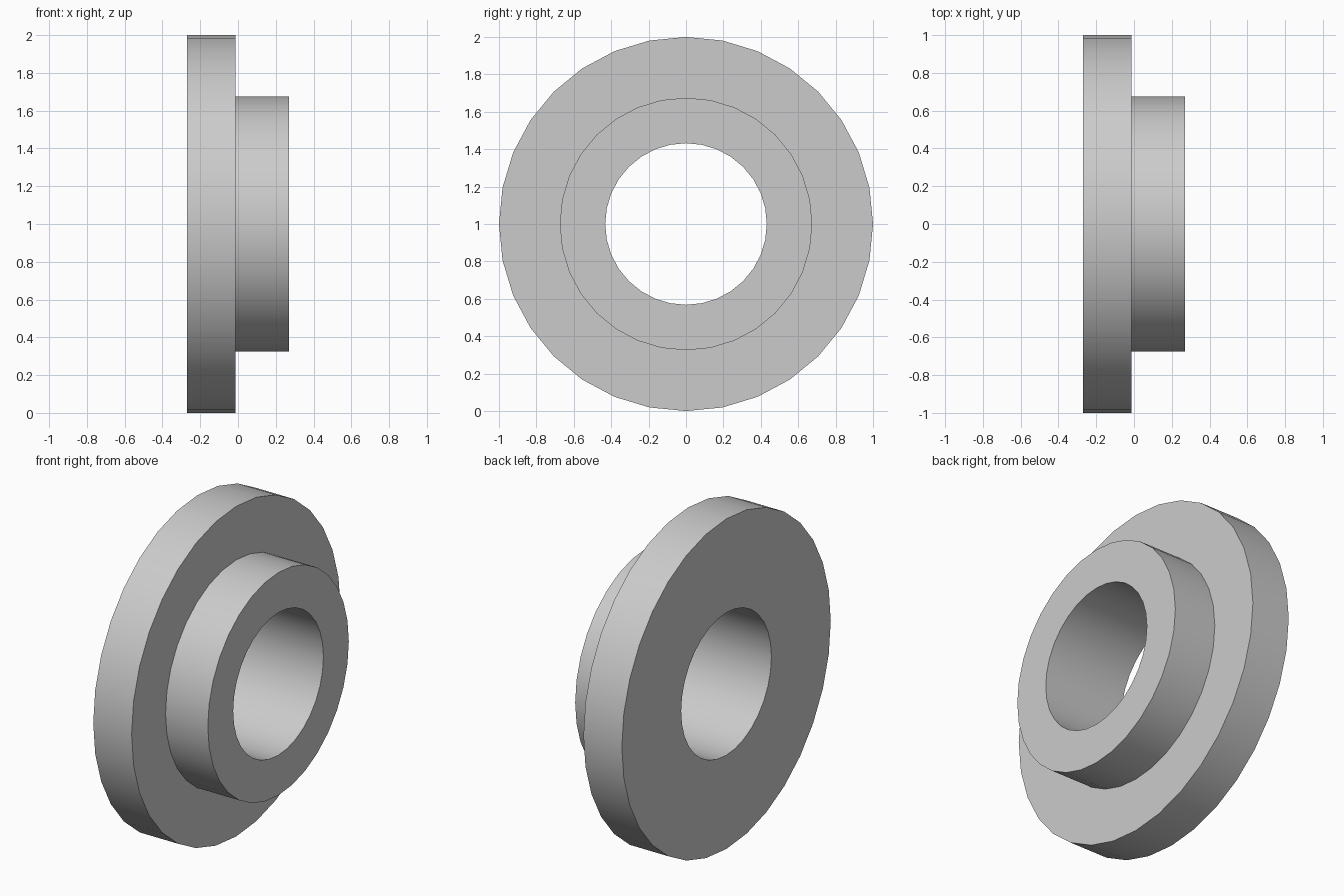
import bpy
import bmesh
from math import tau, radians
from mathutils import Matrix, Vector

cube = bpy.data.objects.get("Cube")
if cube:
    bpy.data.objects.remove(cube, do_unlink=True)

SEGMENTS = 32
BORE, COLLAR, FLANGE = 0.432, 0.675, 1.0
BACK, STEP, FRONT = -0.27, -0.013, 0.27

# Plain grey metal
grey = bpy.data.materials.new("grey")
grey.use_nodes = True
grey.diffuse_color = (0.6, 0.6, 0.6, 1)
grey.node_tree.nodes["Principled BSDF"].inputs["Base Color"].default_value = grey.diffuse_color

# Stepped cross-section (x, radius), turned about the x axis
profile = [(BACK, BORE), (BACK, FLANGE), (STEP, FLANGE),
           (STEP, COLLAR), (FRONT, COLLAR), (FRONT, BORE)]

bm = bmesh.new()
rings = []
for i in range(SEGMENTS):
    turn = Matrix.Rotation(tau * i / SEGMENTS, 3, "X")
    rings.append([bm.verts.new(turn @ Vector((x, 0, r))) for x, r in profile])
for i, ring in enumerate(rings):
    after = rings[(i + 1) % SEGMENTS]
    for j in range(len(profile)):
        k = (j + 1) % len(profile)
        bm.faces.new((ring[j], ring[k], after[k], after[j]))
bmesh.ops.recalc_face_normals(bm, faces=bm.faces)

mesh = bpy.data.meshes.new("flanged_bushing")
bm.to_mesh(mesh)
bm.free()
mesh.materials.append(grey)

bushing = bpy.data.objects.new("flanged_bushing", mesh)
bushing.location.z = FLANGE
bpy.context.collection.objects.link(bushing)

# Smooth round walls with crisp rims
bpy.ops.object.select_all(action="DESELECT")
bushing.select_set(True)
bpy.context.view_layer.objects.active = bushing
bpy.ops.object.shade_smooth_by_angle(angle=radians(30))
